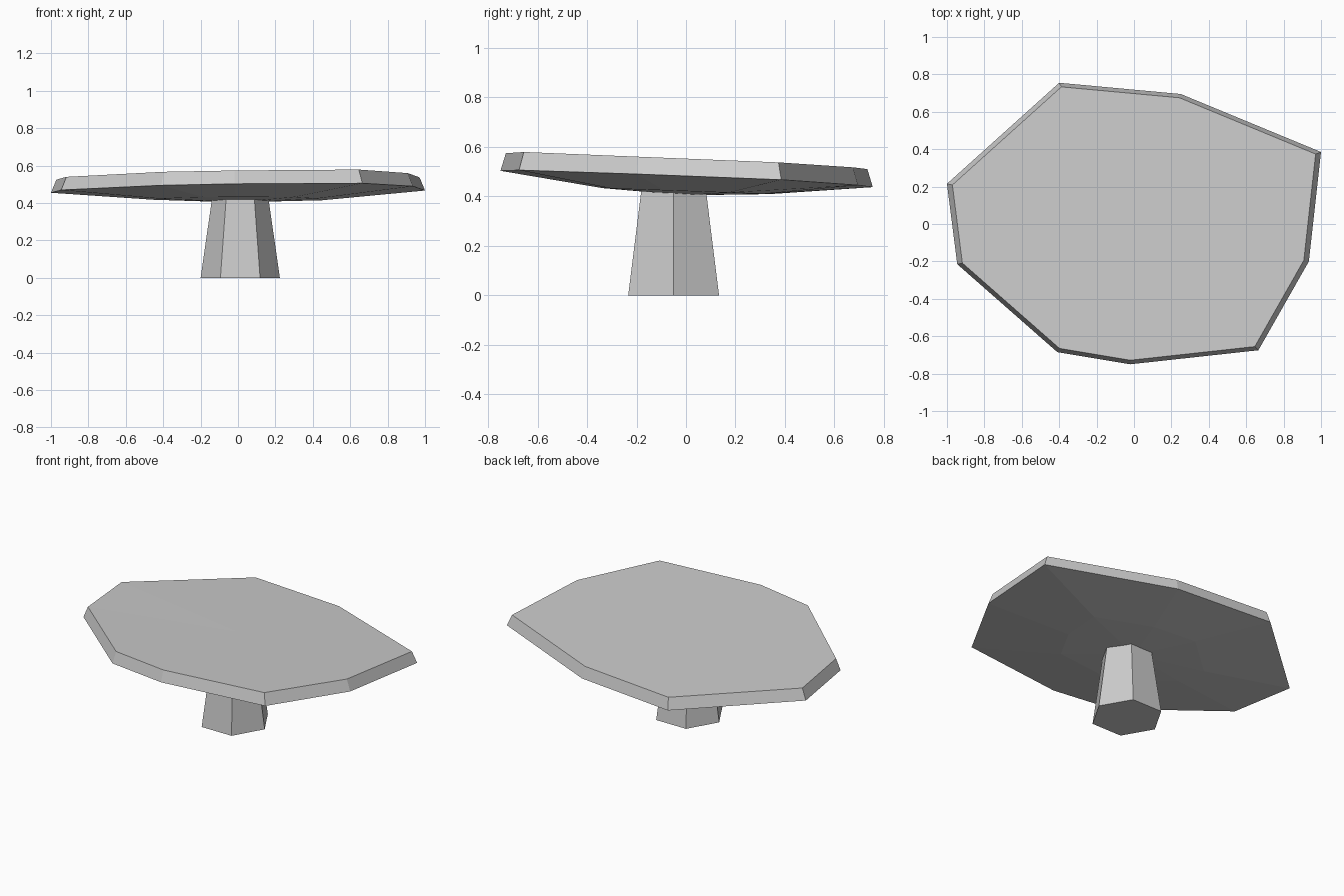
import bpy, bmesh, math

if "Cube" in bpy.data.objects:
    bpy.data.objects.remove(bpy.data.objects["Cube"])

stone = bpy.data.materials.new("grey stone")
stone.diffuse_color = (0.6, 0.6, 0.6, 1)
stone.use_nodes = True
stone.node_tree.nodes["Principled BSDF"].inputs["Base Color"].default_value = stone.diffuse_color


def build(name, rings, bottom=None, top=None):
    """Loft rings from low to high; each end is a fan to a point or a flat cap."""
    bm = bmesh.new()
    loops = [[bm.verts.new(p) for p in ring] for ring in rings]
    n = len(loops[0])
    for lo, hi in zip(loops, loops[1:]):
        for i in range(n):
            j = (i + 1) % n
            bm.faces.new((lo[i], lo[j], hi[j], hi[i]))
    for loop, tip in ((loops[0], bottom), (loops[-1], top)):
        if tip:
            v = bm.verts.new(tip)
            for i in range(n):
                bm.faces.new((loop[i], loop[(i + 1) % n], v))
        else:
            bm.faces.new(loop)
    bmesh.ops.recalc_face_normals(bm, faces=bm.faces)
    mesh = bpy.data.meshes.new(name)
    bm.to_mesh(mesh)
    bm.free()
    mesh.materials.append(stone)
    obj = bpy.data.objects.new(name, mesh)
    bpy.context.collection.objects.link(obj)
    return obj


# Irregular slab outline: x, y, lower rim height, upper rim height
outline = [
    (-0.40, 0.755, 0.437, 0.510), (-1.00, 0.215, 0.455, 0.525),
    (-0.945, -0.215, 0.470, 0.540), (-0.41, -0.685, 0.495, 0.567),
    (-0.02, -0.75, 0.503, 0.574), (0.665, -0.675, 0.506, 0.579),
    (0.935, -0.20, 0.490, 0.560), (1.00, 0.385, 0.467, 0.537),
    (0.25, 0.695, 0.445, 0.517),
]
belly = [(x * 0.45, y * 0.45, 0.421 - 0.016 * y) for x, y, _, _ in outline]
lower = [(x, y, z) for x, y, z, _ in outline]
upper = [(x * 0.971, y * 0.971, z) for x, y, _, z in outline]
build("table_slab", [belly, lower, upper], (0, 0, 0.404), (0, 0, 0.544))


# Tapered six-sided pedestal
def hexagon(r, z):
    return [(0.012 + r * math.cos(math.tau * i / 6),
             -0.05 + r * math.sin(math.tau * i / 6), z) for i in range(6)]


build("pedestal", [hexagon(0.212, 0), hexagon(0.15, 0.43)])
